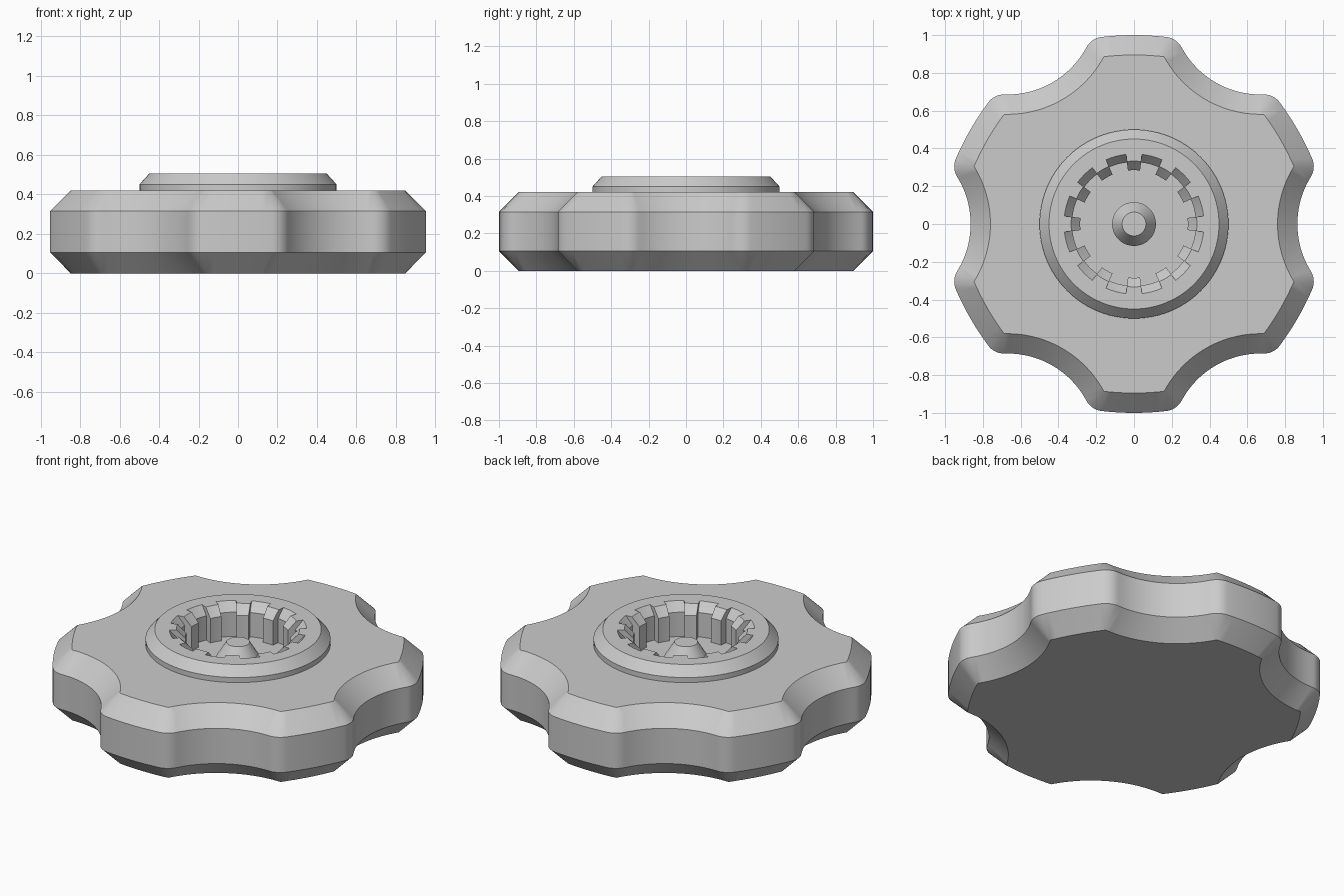
import bpy
import bmesh
from math import sin, cos, asin, radians, pi

cube = bpy.data.objects.get("Cube")
if cube:
    bpy.data.objects.remove(cube, do_unlink=True)

grey = bpy.data.materials.new("plain_grey")
grey.use_nodes = True
grey.diffuse_color = (0.6, 0.6, 0.6, 1)
grey.node_tree.nodes["Principled BSDF"].inputs["Base Color"].default_value = (0.6, 0.6, 0.6, 1)


def loft(name, loops):
    """Closed solid through loops of equal point count, bottom to top."""
    bm = bmesh.new()
    rings = [[bm.verts.new(p) for p in loop] for loop in loops]
    n = len(rings[0])
    for low, high in zip(rings, rings[1:]):
        for i in range(n):
            j = (i + 1) % n
            bm.faces.new((low[i], low[j], high[j], high[i]))
    bm.faces.new(rings[0][::-1])
    bm.faces.new(rings[-1])
    bmesh.ops.remove_doubles(bm, verts=bm.verts, dist=0.0001)
    bmesh.ops.recalc_face_normals(bm, faces=bm.faces)
    mesh = bpy.data.meshes.new(name)
    bm.to_mesh(mesh)
    bm.free()
    mesh.materials.append(grey)
    obj = bpy.data.objects.new(name, mesh)
    bpy.context.collection.objects.link(obj)
    return obj


def select(obj):
    bpy.ops.object.select_all(action="DESELECT")
    obj.select_set(True)
    bpy.context.view_layer.objects.active = obj


def circle(r, z, n=96):
    return [(r * cos(2 * pi * i / n), r * sin(2 * pi * i / n), z) for i in range(n)]


def edge_arc(mid, corner_r, half_angle, facing, steps):
    """Arc between two corners, as (x, y, normal angle); mid is its middle radius."""
    h, base = corner_r * sin(half_angle), corner_r * cos(half_angle)
    sag = mid - base
    radius = (h * h + sag * sag) / (2 * sag)      # negative for a hollow arc
    centre, span = mid - radius, asin(h / radius)
    result = []
    for i in range(steps + 1):
        t = span * (2 * i / steps - 1)
        x, y = centre + radius * cos(t), radius * sin(t)
        result.append((x * cos(facing) - y * sin(facing),
                       x * sin(facing) + y * cos(facing), facing + t))
    return result


# Six-lobed outline: each lobe and hollow, with a fan of normals at every corner
LOBE = radians(10.2)
outline = []
for k in range(6):
    for arc in (edge_arc(0.76, 0.9, pi / 6 - LOBE, k * pi / 3, 20),
                edge_arc(0.895, 0.9, LOBE, k * pi / 3 + pi / 6, 8)):
        x, y, end = arc[-1]
        following = k * pi / 3 + (pi / 6 - abs(edge_arc(0.895, 0.9, LOBE, 0, 8)[0][2])
                                  if arc[0][2] > end
                                  else pi / 3 + edge_arc(0.76, 0.9, pi / 6 - LOBE, 0, 20)[0][2])
        fan = [(x, y, end + (following - end) * i / 8) for i in range(1, 8)]
        outline += arc + fan


def lobed(offset, z):
    return [(x + offset * cos(a), y + offset * sin(a), z) for x, y, a in outline]


body = loft("lobed_knob_body",
            [lobed(0, 0), lobed(0.105, 0.105), lobed(0.105, 0.315), lobed(0, 0.42)])

# Raised collar around the socket
collar = loft("raised_collar", [circle(0.5, 0.42), circle(0.5, 0.45), circle(0.45, 0.505)])


# Twelve-toothed socket with a bevelled mouth
def toothed(tooth_r, recess_r, z):
    loop = []
    for k in range(12):
        for middle, half, r in ((30 * k, 6.5, tooth_r), (30 * k + 15, 8.5, recess_r)):
            for i in range(5):
                a = radians(middle + half * (i / 2 - 1))
                loop.append((r * cos(a), r * sin(a), z))
    return loop


socket = loft("socket_cutter", [toothed(0.285, 0.328, 0.31), toothed(0.285, 0.328, 0.455),
                                toothed(0.333, 0.371, 0.505), toothed(0.333, 0.371, 0.6)])
socket.hide_render = True
for part in (body, collar):
    cut = part.modifiers.new("socket", "BOOLEAN")
    cut.operation = "DIFFERENCE"
    cut.solver = "EXACT"
    cut.object = socket
    select(part)
    bpy.ops.object.modifier_apply(modifier=cut.name)
bpy.data.objects.remove(socket, do_unlink=True)

# Small tapered button on the socket floor
button = loft("centre_button", [circle(0.116, 0.31, 48), circle(0.116, 0.345, 48),
                                circle(0.063, 0.43, 48)])

for part in (body, collar, button):
    select(part)
    bpy.ops.object.shade_smooth_by_angle(angle=radians(25))
